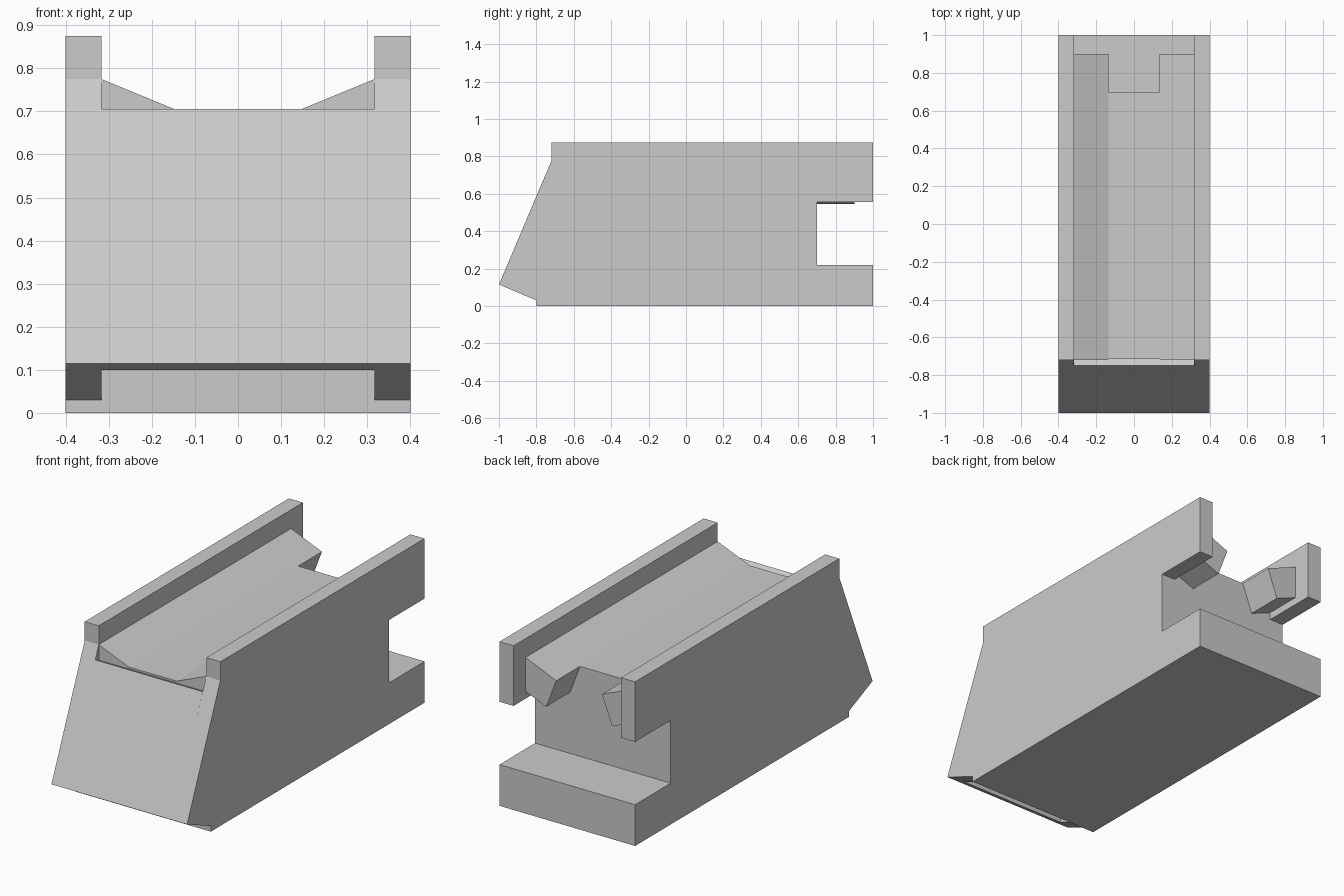
import bpy
import bmesh
from mathutils import Vector

cube = bpy.data.objects.get("Cube")
if cube:
    bpy.data.objects.remove(cube, do_unlink=True)

grey = bpy.data.materials.new("light_grey")
grey.use_nodes = True
colour = (0.6, 0.6, 0.6, 1)
grey.diffuse_color = colour
grey.node_tree.nodes["Principled BSDF"].inputs["Base Color"].default_value = colour


def prism(name, profile, place, step):
    """Extrude a closed profile, placed in space by a function, along a step."""
    bm = bmesh.new()
    face = bm.faces.new([bm.verts.new(place(a, b)) for a, b in profile])
    result = bmesh.ops.extrude_face_region(bm, geom=[face])
    moved = [v for v in result["geom"] if isinstance(v, bmesh.types.BMVert)]
    bmesh.ops.translate(bm, verts=moved, vec=Vector(step))
    bmesh.ops.recalc_face_normals(bm, faces=bm.faces)
    mesh = bpy.data.meshes.new(name)
    bm.to_mesh(mesh)
    bm.free()
    mesh.materials.append(grey)
    obj = bpy.data.objects.new(name, mesh)
    bpy.context.collection.objects.link(obj)
    return obj


HALF, INNER = 0.40, 0.317

# Core: base, rear step, deck and the slanted front plate, in (y, z)
core = [(-0.8, 0), (1, 0), (1, 0.22), (0.7, 0.22), (0.7, 0.7), (-0.715, 0.7),
        (-0.715, 0.69), (-0.75, 0.705), (-1, 0.115), (-0.963, 0.1), (-0.8, 0.485)]
prism("core", core, lambda y, z: (-INNER, y, z), (2 * INNER, 0, 0))

# Side walls with a rear notch, in (y, z)
wall = [(-0.8, 0), (1, 0), (1, 0.22), (0.7, 0.22), (0.7, 0.555), (1, 0.555),
        (1, 0.875), (-0.72, 0.875), (-0.72, 0.775), (-1, 0.115), (-0.8, 0.03)]

# Tilted rails lying against the walls, in (x, z)
rail = [(INNER, 0.775), (0.135, 0.7), (0.194, 0.545), (INNER, 0.595)]

for side, s in (("left", 1), ("right", -1)):
    prism(side + "_wall", wall, lambda y, z: (s * INNER, y, z),
          (s * (HALF - INNER), 0, 0))
    prism(side + "_rail", rail, lambda x, z: (s * x, -0.72, z), (0, 1.62, 0))
